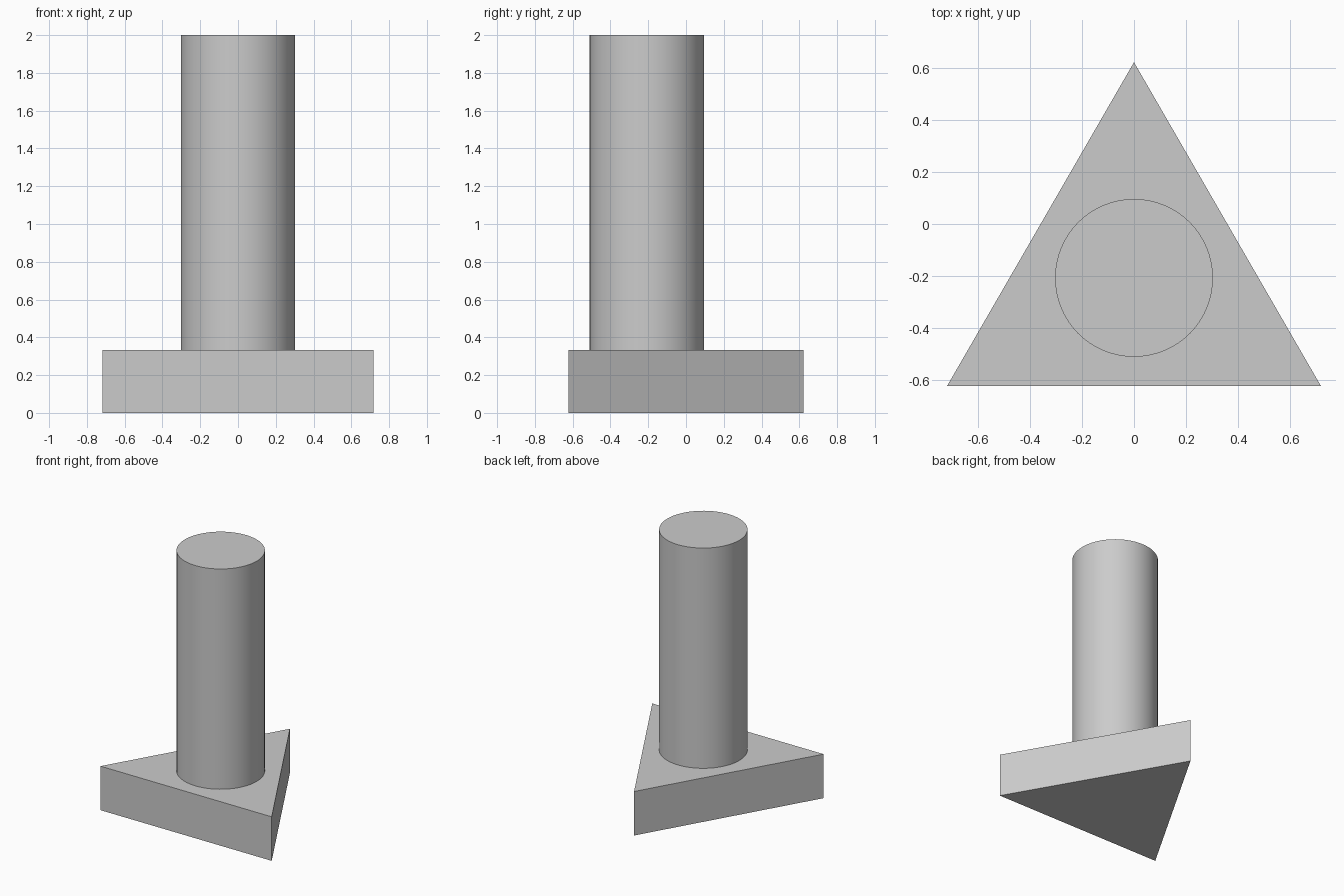
import bpy
import math

cube = bpy.data.objects.get("Cube")
if cube:
    bpy.data.objects.remove(cube, do_unlink=True)

grey = bpy.data.materials.new("plain grey")
grey.use_nodes = True
colour = (0.6, 0.6, 0.6, 1)
grey.diffuse_color = colour
grey.node_tree.nodes["Principled BSDF"].inputs["Base Color"].default_value = colour

BASE_HEIGHT = 0.333
TOTAL_HEIGHT = 2.0
TRIANGLE_RADIUS = 0.828
CENTRE_Y = -TRIANGLE_RADIUS / 4  # centroid of the triangle


def prism(name, sides, radius, bottom, top):
    """Upright prism with its first corner pointing to +y."""
    bpy.ops.mesh.primitive_cylinder_add(
        vertices=sides, radius=radius, depth=top - bottom,
        location=(0, CENTRE_Y, (bottom + top) / 2))
    obj = bpy.context.object
    obj.name = name
    obj.data.materials.append(grey)
    return obj


# Triangular base, one flat side to the front
prism("triangular_base", 3, TRIANGLE_RADIUS, 0, BASE_HEIGHT)

# Round column on the centroid of the base
prism("round_column", 64, 0.303, BASE_HEIGHT, TOTAL_HEIGHT)
bpy.ops.object.shade_smooth_by_angle(angle=math.radians(30))
